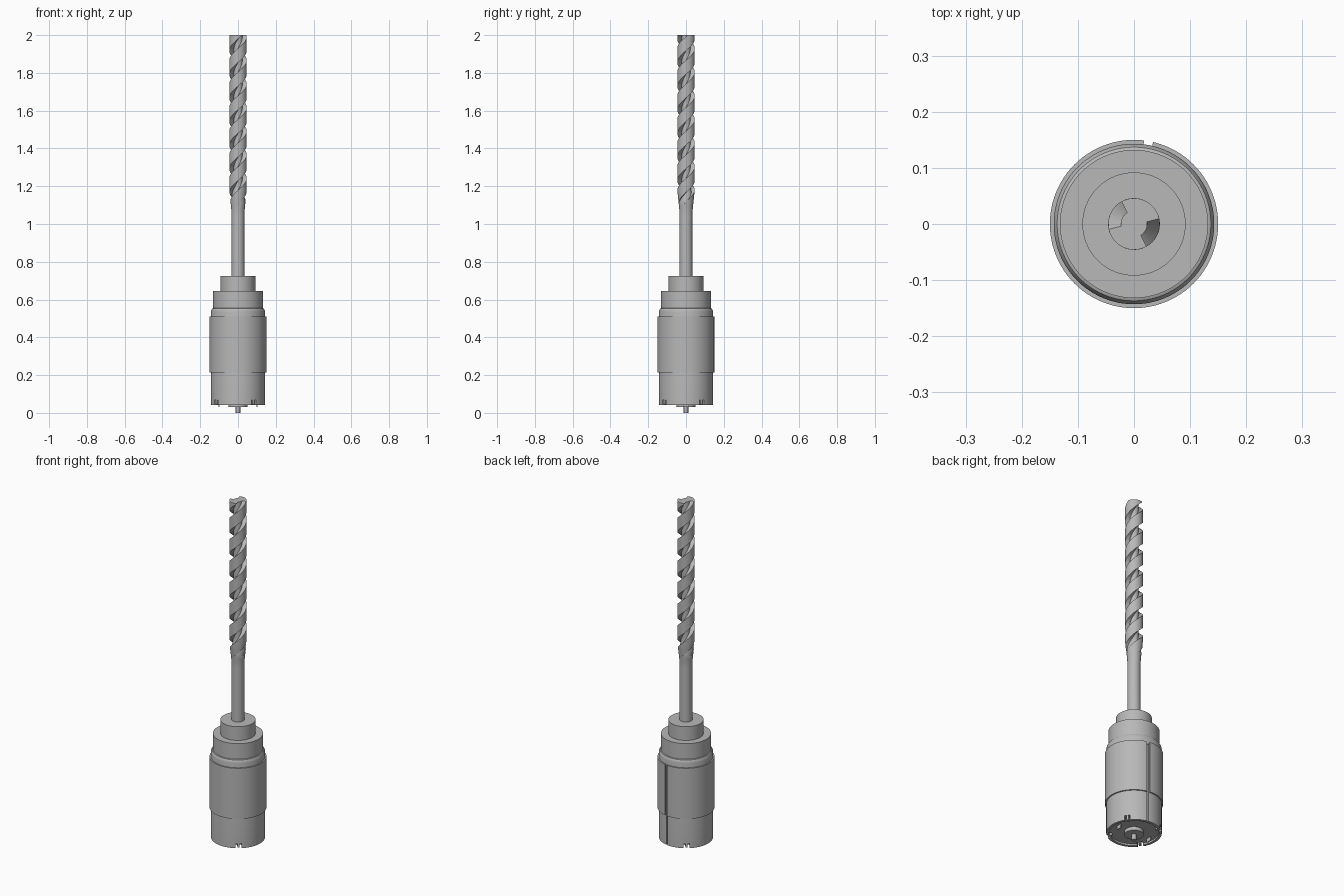
import bpy
import bmesh
from math import radians, cos, sin, tau
from mathutils import Matrix

cube = bpy.data.objects.get("Cube")
if cube:
    bpy.data.objects.remove(cube)

steel = bpy.data.materials.new("steel grey")
steel.use_nodes = True
GREY = (0.48, 0.48, 0.48, 1)
steel.diffuse_color = GREY
steel.node_tree.nodes["Principled BSDF"].inputs["Base Color"].default_value = GREY


def finish(name, bm):
    bmesh.ops.recalc_face_normals(bm, faces=bm.faces)
    mesh = bpy.data.meshes.new(name)
    bm.to_mesh(mesh)
    bm.free()
    mesh.materials.append(steel)
    ob = bpy.data.objects.new(name, mesh)
    bpy.context.collection.objects.link(ob)
    return ob


def smooth(ob):
    bpy.ops.object.select_all(action='DESELECT')
    ob.select_set(True)
    bpy.context.view_layer.objects.active = ob
    bpy.ops.object.shade_smooth_by_angle(angle=radians(32))


def bridge(bm, low, high):
    n = len(low)
    for i in range(n):
        j = (i + 1) % n
        bm.faces.new((low[i], low[j], high[j], high[i]))


def lathe(name, profile, closed=False, n=96):
    """Revolve (radius, z) points; an open profile gets flat end caps."""
    bm = bmesh.new()
    rings = [[bm.verts.new((r * cos(tau * i / n), r * sin(tau * i / n), z))
              for i in range(n)] for r, z in profile]
    for low, high in zip(rings, rings[1:]):
        bridge(bm, low, high)
    if closed:
        bridge(bm, rings[-1], rings[0])
    else:
        bm.faces.new(rings[0])
        bm.faces.new(rings[-1])
    return finish(name, bm)


def block(name, angle, r_in, r_out, width, z0, z1):
    """A box placed radially around the axis."""
    bm = bmesh.new()
    m = (Matrix.Rotation(radians(angle), 4, 'Z')
         @ Matrix.Translation(((r_in + r_out) / 2, 0, (z0 + z1) / 2))
         @ Matrix.Diagonal((r_out - r_in, width, z1 - z0, 1)))
    bmesh.ops.create_cube(bm, size=1, matrix=m)
    return finish(name, bm)


def cut(ob, cutter):
    cutter.hide_render = True
    mod = ob.modifiers.new("cut", 'BOOLEAN')
    mod.operation = 'DIFFERENCE'
    mod.solver = 'EXACT'
    mod.object = cutter
    bpy.context.view_layer.objects.active = ob
    bpy.ops.object.modifier_apply(modifier=mod.name)
    bpy.data.objects.remove(cutter)


SEAM = 80
NOTCHES = [36 + 90 * k for k in range(4)]

# Motor can with rounded shoulder and recessed underside
can = lathe("motor_can", [(0.128, 0.052), (0.128, 0.042), (0.143, 0.042),
                          (0.143, 0.535), (0.141, 0.545), (0.137, 0.552), (0.131, 0.555)])
cut(can, block("seam_cutter", SEAM, 0.137, 0.16, 0.008, 0.02, 0.5))
for a in NOTCHES:
    cut(can, block("notch_cutter", a, 0.115, 0.16, 0.03, 0.02, 0.068))
smooth(can)

# Wrapped sleeve, split at the back
sleeve = lathe("motor_sleeve", [(0.142, 0.215), (0.15, 0.215), (0.15, 0.51), (0.142, 0.51)], True)
cut(sleeve, block("split_cutter", SEAM, 0.13, 0.17, 0.016, 0.1, 0.6))
smooth(sleeve)

# Locking tabs inside the rim notches
for k, a in enumerate(NOTCHES):
    block(f"locking_tab_{k + 1}", a, 0.115, 0.139, 0.012, 0.044, 0.07)

# Underside bearing, rear shaft and connection tabs
smooth(lathe("rear_bearing", [(0.03, 0.032), (0.05, 0.032), (0.05, 0.06)], n=48))
smooth(lathe("rear_shaft", [(0.012, 0), (0.012, 0.06)], n=24))
for side, label in ((0, "left"), (180, "right")):
    block(f"terminal_{label}", side, 0.098, 0.103, 0.03, 0.03, 0.06)

# Gearbox and front boss
smooth(lathe("gearbox", [(0.132, 0.54), (0.132, 0.645)]))
smooth(lathe("front_boss", [(0.092, 0.63), (0.092, 0.725)]))

# Drill bit: plain shank widening into two right-handed flutes
TOP, PITCH, SHANK, OUTER, WEB = 2.0, 0.25, 0.034, 0.046, 0.0235


def ramp(z, a, b):
    t = min(max((z - a) / (b - a), 0), 1)
    return t * t * (3 - 2 * t)


bm = bmesh.new()
steps = 180
heights = [0.71] + [1.02 + (TOP - 1.02) * i / steps for i in range(steps + 1)]
land = [(12 + 107 * i / 14, False) for i in range(15)]
flute = [(121 + 69 * i / 8, True) for i in range(9)]
previous = None
for z in heights:
    radius = SHANK + (OUTER - SHANK) * ramp(z, 1.04, 1.2)
    depth = ramp(z, 1.09, 1.21)
    twist = tau * (max(z, 1.02) - TOP) / PITCH
    ring = []
    for half in (0, 180):
        for deg, is_flute in land + flute:
            r = radius + (WEB - radius) * depth if is_flute else radius
            a = radians(deg + half) + twist
            ring.append(bm.verts.new((r * cos(a), r * sin(a), z)))
    if previous:
        bridge(bm, previous, ring)
    else:
        bm.faces.new(ring)
    previous = ring
bm.faces.new(previous)
smooth(finish("drill_bit", bm))
